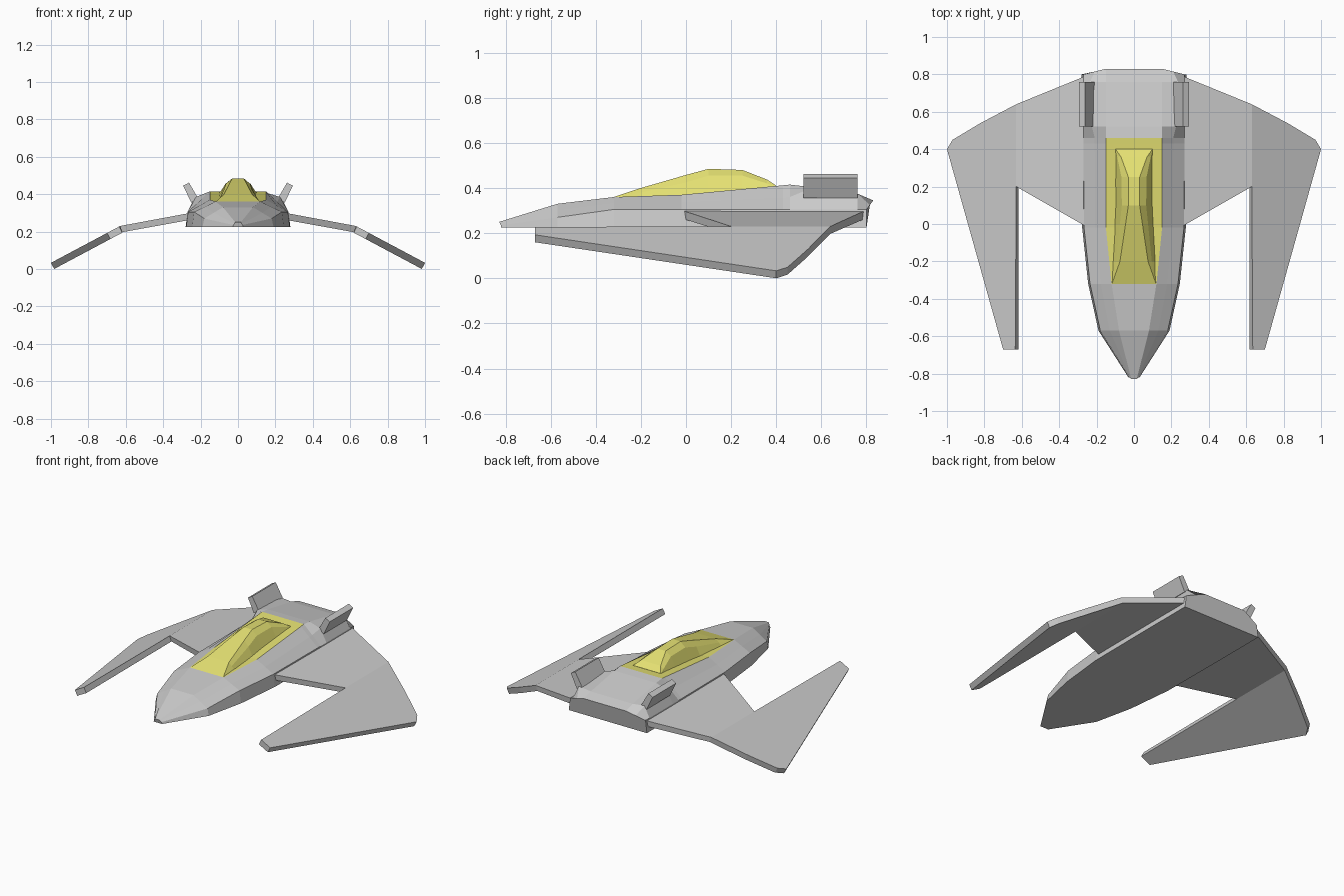
import bpy, bmesh

if "Cube" in bpy.data.objects:
    bpy.data.objects.remove(bpy.data.objects["Cube"])

yellow = bpy.data.materials.new("canopy_yellow")
yellow.diffuse_color = (0.78, 0.75, 0.17, 1)
yellow.use_nodes = True
yellow.node_tree.nodes["Principled BSDF"].inputs["Base Color"].default_value = yellow.diffuse_color
grey = bpy.data.materials.new("hull_grey")
grey.diffuse_color = (0.8, 0.8, 0.8, 1)
grey.use_nodes = True
grey.node_tree.nodes["Principled BSDF"].inputs["Base Color"].default_value = grey.diffuse_color


def finish(name, bm, mats=(), mirror=False):
    bmesh.ops.remove_doubles(bm, verts=bm.verts, dist=1e-5)
    bmesh.ops.recalc_face_normals(bm, faces=bm.faces)
    me = bpy.data.meshes.new(name)
    bm.to_mesh(me)
    bm.free()
    for m in mats:
        me.materials.append(m)
    ob = bpy.data.objects.new(name, me)
    bpy.context.collection.objects.link(ob)
    if mirror:
        ob.modifiers.new("Mirror", 'MIRROR')
    return ob


def loft(halves, tinted=()):
    """Skin symmetric sections, each a list of (x, y, z) from bottom to top."""
    bm = bmesh.new()
    rings = []
    for h in halves:
        full = h + [(-x, y, z) for x, y, z in reversed(h)]
        rings.append([bm.verts.new(p) for p in full])
    n = len(rings[0])
    for i, (a, b) in enumerate(zip(rings, rings[1:])):
        for k in range(n):
            f = bm.faces.new((a[k], a[(k + 1) % n], b[(k + 1) % n], b[k]))
            if k == n // 2 - 1 and i in tinted:
                f.material_index = 1
    bm.faces.new(rings[0])
    bm.faces.new(rings[-1])
    return bm


# Fuselage: y, bottom half width, side z, top half width, top z, raised engine ridge
sections = [
    (-0.82, 0.03, 0.235, 0.015, 0.25, None),
    (-0.57, 0.19, 0.27, 0.08, 0.33, None),
    (-0.32, 0.245, 0.305, 0.12, 0.36, None),
    (-0.02, 0.277, 0.305, 0.15, 0.37, None),
    (0.43, 0.28, 0.305, 0.15, 0.412, None),
    (0.46, 0.28, 0.305, 0.15, 0.415, None),
    (0.52, 0.28, 0.305, 0.15, 0.408, (0.225, 0.385)),
    (0.76, 0.28, 0.305, 0.15, 0.365, (0.235, 0.375)),
    (0.80, 0.28, 0.305, 0.15, 0.345, None),
]
halves = []
for y, w, sz, tw, tz, ridge in sections:
    sw = w - min(0.01, w * 0.2)
    mx, mz = ridge or ((sw + tw) / 2, (sz + tz) / 2)
    top_y = {-0.82: -0.828, 0.80: 0.83}.get(y, y)
    halves.append([(w, y, 0.225), (sw, y, sz), (mx, (y + top_y) / 2, mz), (tw, top_y, tz)])
finish("fuselage", loft(halves, tinted=(2, 3, 4)), (grey, yellow))

# Canopy bubble: y, base half width, base z, mid half width, mid z, top half width, top z
bubble = [
    (-0.32, 0.12, 0.355, 0.119, 0.358, 0.118, 0.36),
    (-0.20, 0.115, 0.36, 0.095, 0.38, 0.075, 0.40),
    (0.00, 0.105, 0.365, 0.075, 0.425, 0.045, 0.458),
    (0.10, 0.10, 0.375, 0.065, 0.455, 0.03, 0.485),
    (0.25, 0.10, 0.39, 0.067, 0.455, 0.03, 0.48),
    (0.36, 0.10, 0.40, 0.09, 0.42, 0.07, 0.437),
    (0.40, 0.10, 0.405, 0.10, 0.408, 0.099, 0.41),
]
finish("canopy", loft([[(b, y, bz), (m, y, mz), (t, y, tz)]
                       for y, b, bz, m, mz, t, tz in bubble]), (yellow,))

# Wings: flat outline bent downward at the hinge, thickened square to the surface
HINGE = 0.63


def wing_top(x):
    if x <= HINGE:
        return 0.295 + (x - 0.28) * (0.23 - 0.295) / (HINGE - 0.28)
    return 0.23 + (x - HINGE) * (0.033 - 0.23) / (1 - HINGE)


outline = [(0.25, -0.017), (HINGE, 0.2), (HINGE + 0.005, -0.67), (0.70, -0.67), (1.0, 0.40),
           (0.97, 0.45), (0.82, 0.54), (HINGE, 0.64), (0.25, 0.795)]
bm = bmesh.new()
upper, lower = [], []
for x, y in outline:
    dx = -0.006 if x < 0.5 else (-0.012 if x == HINGE else -0.017)
    dz = -0.036 if x < HINGE else -0.033
    z = wing_top(x)
    upper.append(bm.verts.new((x, y, z)))
    lower.append(bm.verts.new((x + dx, y, z + dz)))
for side in (upper, lower):
    bm.faces.new([side[i] for i in (0, 1, 7, 8)])
    bm.faces.new(side[1:8])
for i in range(len(outline)):
    j = (i + 1) % len(outline)
    bm.faces.new((upper[i], upper[j], lower[j], lower[i]))
finish("wings", bm, mirror=True)

# Tail fins leaning outward from the engine ridges
bm = bmesh.new()
profile = [(0.212, 0.375), (0.25, 0.355), (0.293, 0.445), (0.262, 0.462)]
face = bm.faces.new([bm.verts.new((x, 0.52, z)) for x, z in profile])
ext = bmesh.ops.extrude_face_region(bm, geom=[face], use_keep_orig=True)
bmesh.ops.translate(bm, vec=(0, 0.24, 0),
                    verts=[v for v in ext["geom"] if isinstance(v, bmesh.types.BMVert)])
finish("tail_fins", bm, mirror=True)
